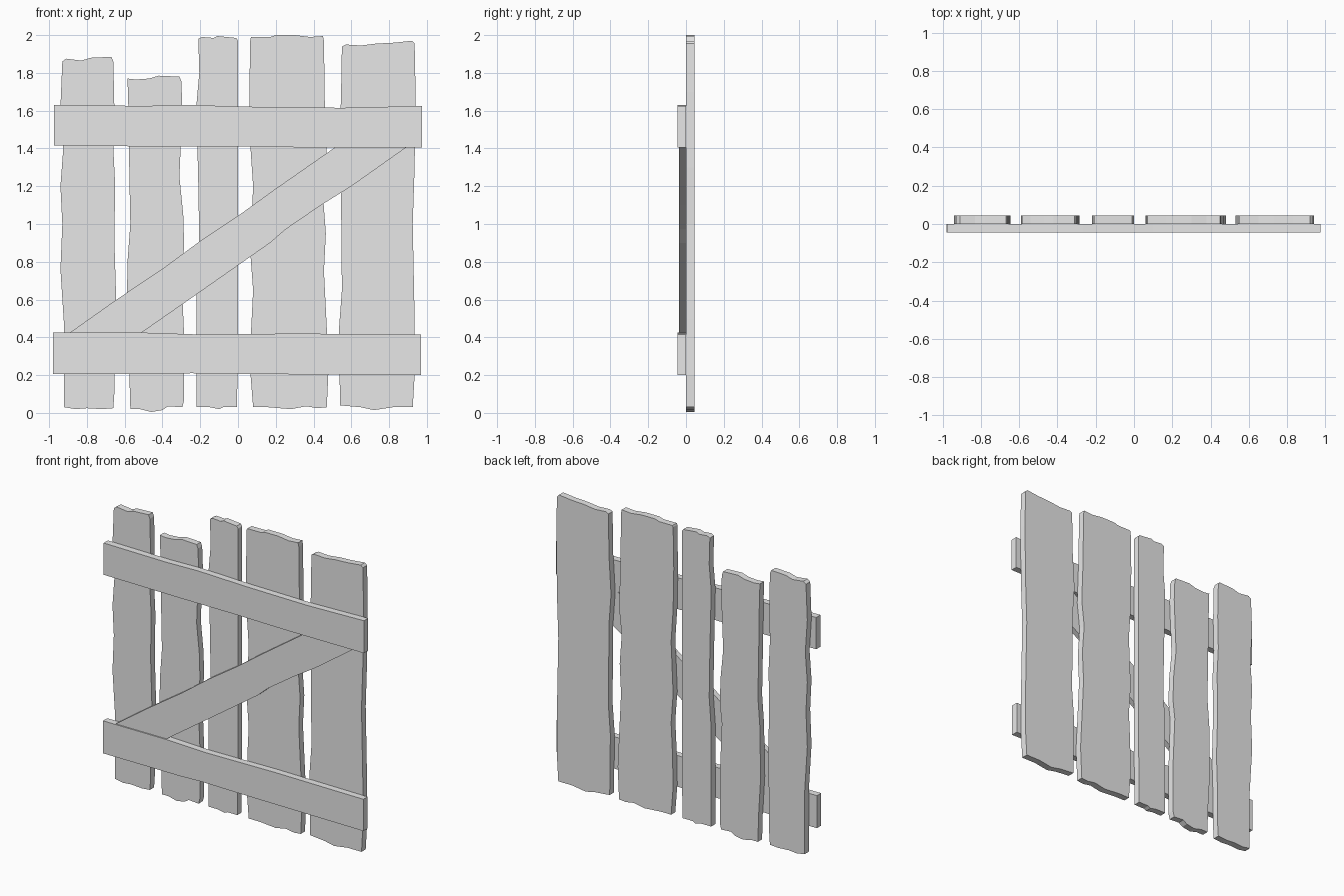
import bpy
import bmesh

default_cube = bpy.data.objects.get("Cube")
if default_cube:
    bpy.data.objects.remove(default_cube, do_unlink=True)

BOARD_DEPTH = 0.045
BRACE_DEPTH = 0.037


def make_material(name, colour):
    material = bpy.data.materials.new(name)
    material.use_nodes = True
    material.diffuse_color = colour
    shader = material.node_tree.nodes["Principled BSDF"]
    shader.inputs["Base Color"].default_value = colour
    shader.inputs["Roughness"].default_value = 0.8
    return material


plain_grey = make_material("plain_grey", (0.8, 0.8, 0.8, 1.0))


def make_board(name, outline, y_front, y_back):
    """Extrude a flat (x, z) outline from the front plane to the back plane."""
    bm = bmesh.new()
    face = bm.faces.new([bm.verts.new((x, y_front, z)) for x, z in outline])
    extruded = bmesh.ops.extrude_face_region(bm, geom=[face])["geom"]
    moved = [item for item in extruded if isinstance(item, bmesh.types.BMVert)]
    bmesh.ops.translate(bm, verts=moved, vec=(0, y_back - y_front, 0))
    bmesh.ops.recalc_face_normals(bm, faces=bm.faces)
    mesh = bpy.data.meshes.new(name)
    bm.to_mesh(mesh)
    bm.free()
    mesh.materials.append(plain_grey)
    board = bpy.data.objects.new(name, mesh)
    bpy.context.collection.objects.link(board)
    return board


def make_plank(name, left_edge, top_edge, right_edge, bottom_edge):
    """Upright plank: edges run clockwise from the lower left corner."""
    outline = left_edge + top_edge + right_edge + bottom_edge
    return make_board(name, outline, 0, BOARD_DEPTH)


def make_rail(name, top_edge, bottom_edge):
    """Cross rail fixed to the front of the planks."""
    return make_board(name, top_edge + bottom_edge, -BOARD_DEPTH, 0)


# Upright planks with worn, wavy edges
make_plank(
    "outer_right_plank",
    left_edge=[(-.92, .03), (-.92, .45), (-.94, .76), (-.93, 1), (-.94, 1.2),
               (-.925, 1.4), (-.94, 1.62), (-.93, 1.86)],
    top_edge=[(-.91, 1.875), (-.83, 1.865), (-.78, 1.88), (-.67, 1.885)],
    right_edge=[(-.66, 1.86), (-.655, 1.63), (-.66, 1.4), (-.65, 1.2),
                (-.655, .93), (-.645, .6), (-.655, .3), (-.655, .1)],
    bottom_edge=[(-.66, .025), (-.72, .02), (-.8, .025), (-.86, .02)],
)
make_plank(
    "inner_right_plank",
    left_edge=[(-.57, .02), (-.575, .2), (-.59, .45), (-.585, .8), (-.57, 1),
               (-.575, 1.25), (-.58, 1.6), (-.585, 1.77)],
    top_edge=[(-.54, 1.765), (-.47, 1.77), (-.42, 1.785), (-.31, 1.78)],
    right_edge=[(-.3, 1.755), (-.295, 1.62), (-.31, 1.25), (-.29, 1.05),
                (-.285, .88), (-.3, .75), (-.285, .4), (-.285, .07)],
    bottom_edge=[(-.295, .03), (-.37, .035), (-.4, .015), (-.46, .005),
                 (-.52, .02)],
)
make_plank(
    "middle_plank",
    left_edge=[(-.22, .03), (-.22, .7), (-.205, .9), (-.21, 1.2), (-.22, 1.63),
               (-.205, 1.8), (-.21, 1.98)],
    top_edge=[(-.19, 1.99), (-.13, 1.985), (-.11, 1.995), (-.01, 1.985)],
    right_edge=[(0, 1.97), (0, 1), (0, .5)],
    bottom_edge=[(-.005, .03), (-.08, .03), (-.1, .02), (-.15, .03)],
)
make_plank(
    "inner_left_plank",
    left_edge=[(.08, .03), (.065, .22), (.07, .45), (.08, .65), (.065, .85),
               (.08, 1.2), (.065, 1.42), (.06, 1.7), (.065, 1.98)],
    top_edge=[(.07, 1.99), (.17, 1.99), (.2, 2), (.3, 2), (.38, 1.99),
              (.45, 1.995)],
    right_edge=[(.455, 1.97), (.46, 1.6), (.47, 1.33), (.45, 1.15), (.465, .95),
                (.455, .75), (.48, .25)],
    bottom_edge=[(.47, .03), (.42, .025), (.36, .035), (.28, .02), (.16, .03)],
)
make_plank(
    "outer_left_plank",
    left_edge=[(.54, .04), (.535, .45), (.55, .65), (.545, 1.2), (.53, 1.4),
               (.545, 1.65), (.55, 1.94)],
    top_edge=[(.57, 1.95), (.65, 1.945), (.73, 1.955), (.83, 1.96), (.92, 1.97)],
    right_edge=[(.935, 1.955), (.94, 1.7), (.935, 1.3), (.925, 1), (.935, .5),
                (.935, .2)],
    bottom_edge=[(.925, .03), (.82, .03), (.72, .015), (.65, .03)],
)

# Cross rails
make_rail(
    "upper_rail",
    top_edge=[(-.975, 1.63), (-.5, 1.625), (-.27, 1.63), (.1, 1.62), (.55, 1.615),
              (.975, 1.625)],
    bottom_edge=[(.975, 1.405), (.4, 1.405), (0, 1.41), (-.4, 1.41),
                 (-.975, 1.415)],
)
make_rail(
    "lower_rail",
    top_edge=[(-.98, .425), (-.5, .425), (-.2, .415), (.3, .42), (.97, .415)],
    bottom_edge=[(.97, .2), (.2, .205), (-.25, .21), (-.4, .205), (-.98, .205)],
)

# Diagonal brace between the rails, slightly thinner than them
make_board(
    "diagonal_brace",
    [(-.89, .425), (-.65, .595), (-.39, .77), (-.2, .91), (.01, 1.05),
     (.19, 1.18), (.52, 1.41), (.89, 1.405), (.6, 1.2), (.44, 1.1), (.25, .97),
     (.17, .9), (-.28, .585), (-.51, .425)],
    -BRACE_DEPTH, 0,
)
